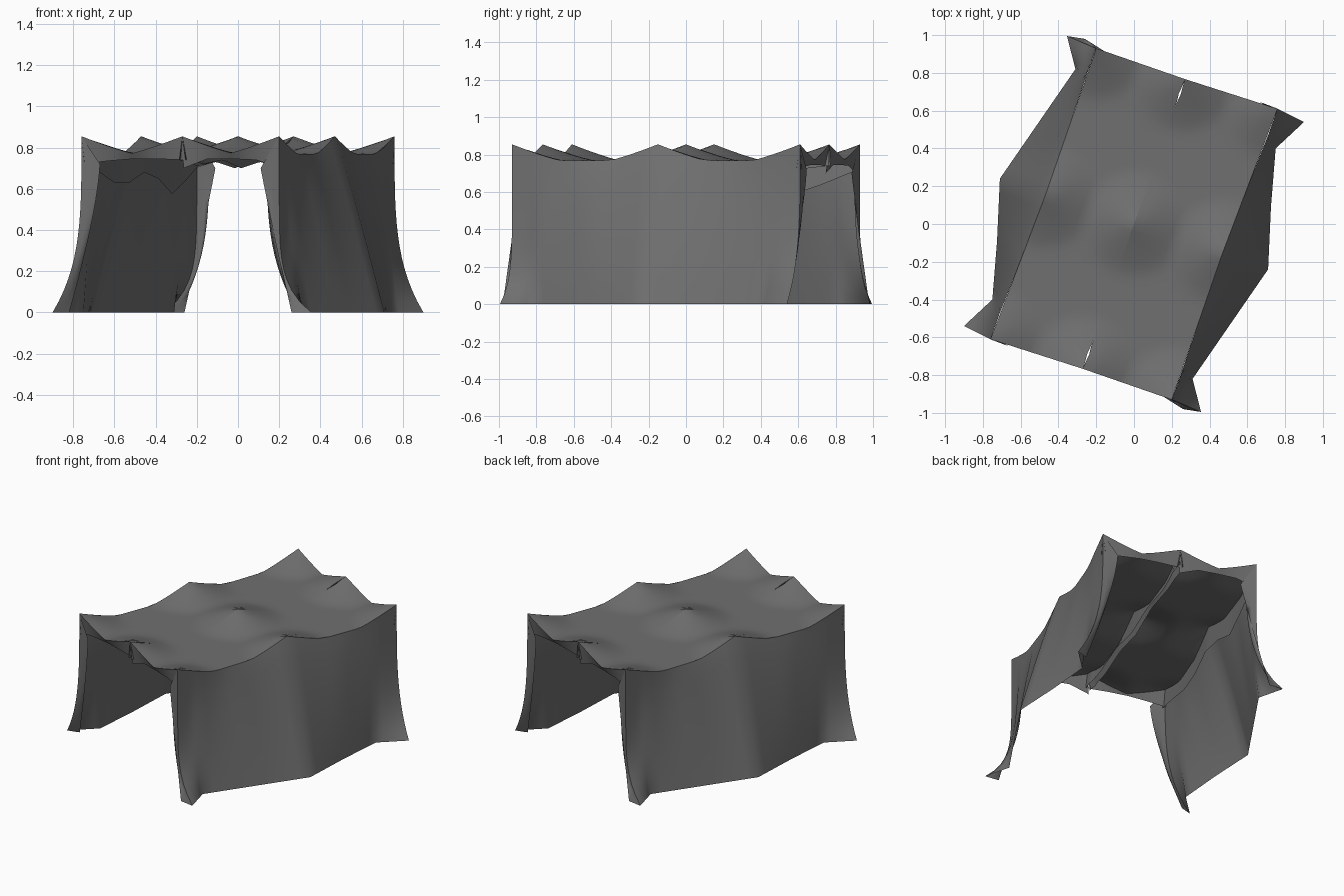
import bpy, math
from mathutils import Vector, Matrix

if "Cube" in bpy.data.objects:
    bpy.data.objects.remove(bpy.data.objects["Cube"])

# Nine support points lift the cloth roof into peaks
POLES = [(.2, -.93), (.47, -.15), (.76, .61), (-.27, -.765), (0, 0)]
POLES += [(-x, -y) for x, y in POLES]

cloth = bpy.data.materials.new("dark_grey_cloth")
cloth.diffuse_color = (.16, .16, .16, 1)
cloth.use_nodes = True
cloth.node_tree.nodes["Principled BSDF"].inputs["Base Color"].default_value = cloth.diffuse_color


def roof_z(p):
    d = min((Vector(q) - Vector(p[:2])).length for q in POLES)
    return .768 + .087 * max(0, 1 - d / .28) ** 1.2


def lerp(a, b, t):
    return tuple(p + (q - p) * t for p, q in zip(a, b))


def along(pts, n):
    out = []
    for a, b in zip(pts, pts[1:]):
        out += [lerp(a, b, i / n) for i in range(n)]
    return out + [pts[-1]]


def sheet(name, cols):
    """Cloth surface from columns of points, plus its half-turn twin."""
    h = len(cols[0])
    verts = [p for c in cols for p in c]
    faces = [(i * h + j, i * h + j + 1, (i + 1) * h + j + 1, (i + 1) * h + j)
             for i in range(len(cols) - 1) for j in range(h - 1)]
    me = bpy.data.meshes.new(name)
    me.from_pydata(verts, [], faces)
    me.materials.append(cloth)
    for f in me.polygons:
        f.use_smooth = True
    twin = me.copy()
    twin.transform(Matrix.Rotation(math.pi, 4, 'Z'))
    for suffix, m in (("right", me), ("left", twin)):
        ob = bpy.data.objects.new(name + "_" + suffix, m)
        bpy.context.collection.objects.link(ob)


# Wall columns front to back: top x, y, bottom x, y, flare exponent
WALL = [(.20, -.93, .355, -.995, 7),
        (.25, -.79, .31, -.82, 1.5),
        (.335, -.54, .51, -.53, .9),
        (.47, -.15, .71, -.24, .9),
        (.61, .22, .725, .09, 1),
        (.71, .47, .75, .40, 1.5),
        (.76, .61, .90, .54, 3.7)]


def wall_column(c, top, rows=16):
    tx, ty, bx, by, e = c
    col = []
    for j in range(rows + 1):
        r = j / rows
        x, y = lerp((tx, ty), (bx, by), r ** e)
        col.append((x, y, top * (1 - r)))
    return col


wall = along(WALL, 5)
sheet("side_wall", [wall_column(c, roof_z(c)) for c in wall])

# Narrow returns folded around the wall's end corners
front = [(.11, -.885, .26, -.98, 1.05), WALL[0]]
back = [WALL[-1], (.67, .645, .82, .52, 1.4)]
sheet("front_corner_return",
      [wall_column(c, .70 + .155 * i / 3) for i, c in enumerate(along(front, 3))])
sheet("back_corner_return",
      [wall_column(c, .855 - .135 * i / 3) for i, c in enumerate(along(back, 3))])

# Sagging roof half from centre seam to wall, with a thin slit near the ends
edge = along([POLES[0], POLES[1], POLES[2]], 20)
roof, seam = [], []
for i, e in enumerate(edge):
    s = i / 20 - 1
    gap = .006 * max(0, 1 - abs(abs(s) - .9) / .07)
    r = (.27 * s + gap, .767 * s)
    seam.append(r)
    col = [lerp(r, e, j / 12) for j in range(13)]
    roof.append([(x, y, roof_z((x, y))) for x, y in col])
sheet("roof_panel", roof)


def hem(name, pts, drops, shift):
    """Strip hanging from the roof along a line of points."""
    cols = []
    for i, p in enumerate(pts):
        t = i / (len(pts) - 1) * (len(drops) - 1)
        k = min(int(t), len(drops) - 2)
        low = drops[k] + (drops[k + 1] - drops[k]) * (t - k)
        cols.append([(p[0], p[1], roof_z(p)),
                     (p[0] + shift[0], p[1] + shift[1], low)])
    sheet(name, cols)


# Hanging hems along the open ends, the seam and the inside of the walls
hem("front_hem", [c[:2] for c in roof[0]], [.70, .745, .745, .74, .70], (.005, .02))
hem("back_hem", [c[:2] for c in reversed(roof[-1])],
    [.72, .735, .745, .745, .74], (-.005, -.02))
hem("seam_hem", seam, [.74, .72, .74, .70, .73, .71, .74], (.015, -.005))
hem("inner_wall_hem", edge,
    [.72, .64, .575, .65, .68, .63, .63, .68, .72], (-.015, .008))
